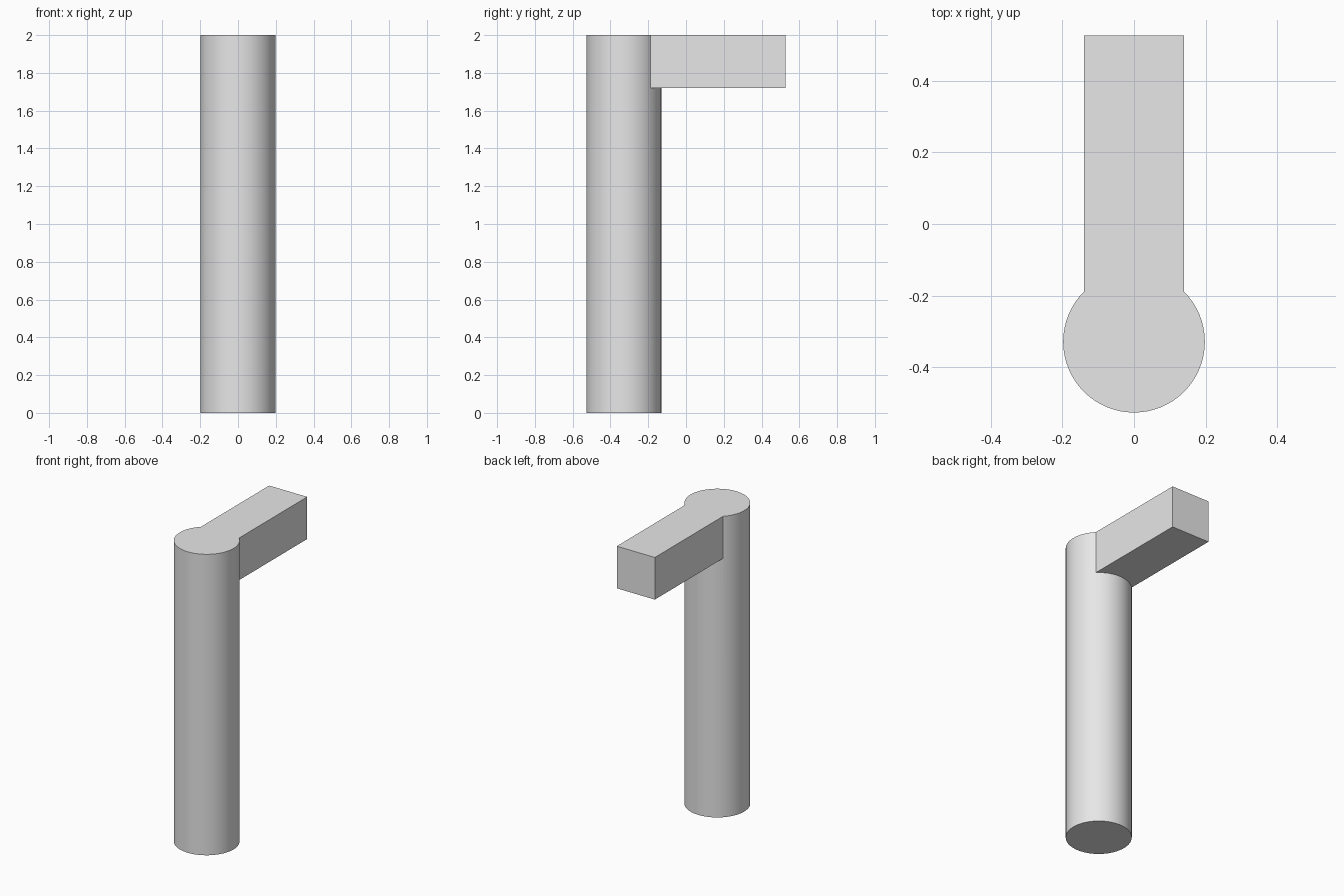
import bpy

cube = bpy.data.objects.get("Cube")
if cube:
    bpy.data.objects.remove(cube, do_unlink=True)

HEIGHT = 2.0
RADIUS = 0.198
BACK = 0.527                 # half of the overall depth
POST_Y = RADIUS - BACK       # post axis
ARM_WIDTH, ARM_HEIGHT = 0.28, 0.28

grey = bpy.data.materials.new("plain grey")
grey.use_nodes = True
colour = (0.8, 0.8, 0.8, 1)
grey.diffuse_color = colour
grey.node_tree.nodes["Principled BSDF"].inputs["Base Color"].default_value = colour

# Arm: square bar running back from the post axis
bpy.ops.mesh.primitive_cube_add(size=1, location=(0, (POST_Y + BACK) / 2, HEIGHT - ARM_HEIGHT / 2))
arm = bpy.context.object
arm.name = "arm"
arm.scale = (ARM_WIDTH, BACK - POST_Y, ARM_HEIGHT)
bpy.ops.object.transform_apply(location=False, rotation=False, scale=True)
arm.data.materials.append(grey)

# Post: round upright, fused with the arm into one solid
bpy.ops.mesh.primitive_cylinder_add(vertices=64, radius=RADIUS, depth=HEIGHT,
                                    location=(0, POST_Y, HEIGHT / 2))
post = bpy.context.object
post.name = "post_with_arm"
post.data.materials.append(grey)
union = post.modifiers.new("join arm", "BOOLEAN")
union.operation = "UNION"
union.solver = "EXACT"
union.object = arm
bpy.ops.object.modifier_apply(modifier=union.name)
bpy.data.objects.remove(arm, do_unlink=True)

bpy.ops.object.shade_smooth_by_angle()
